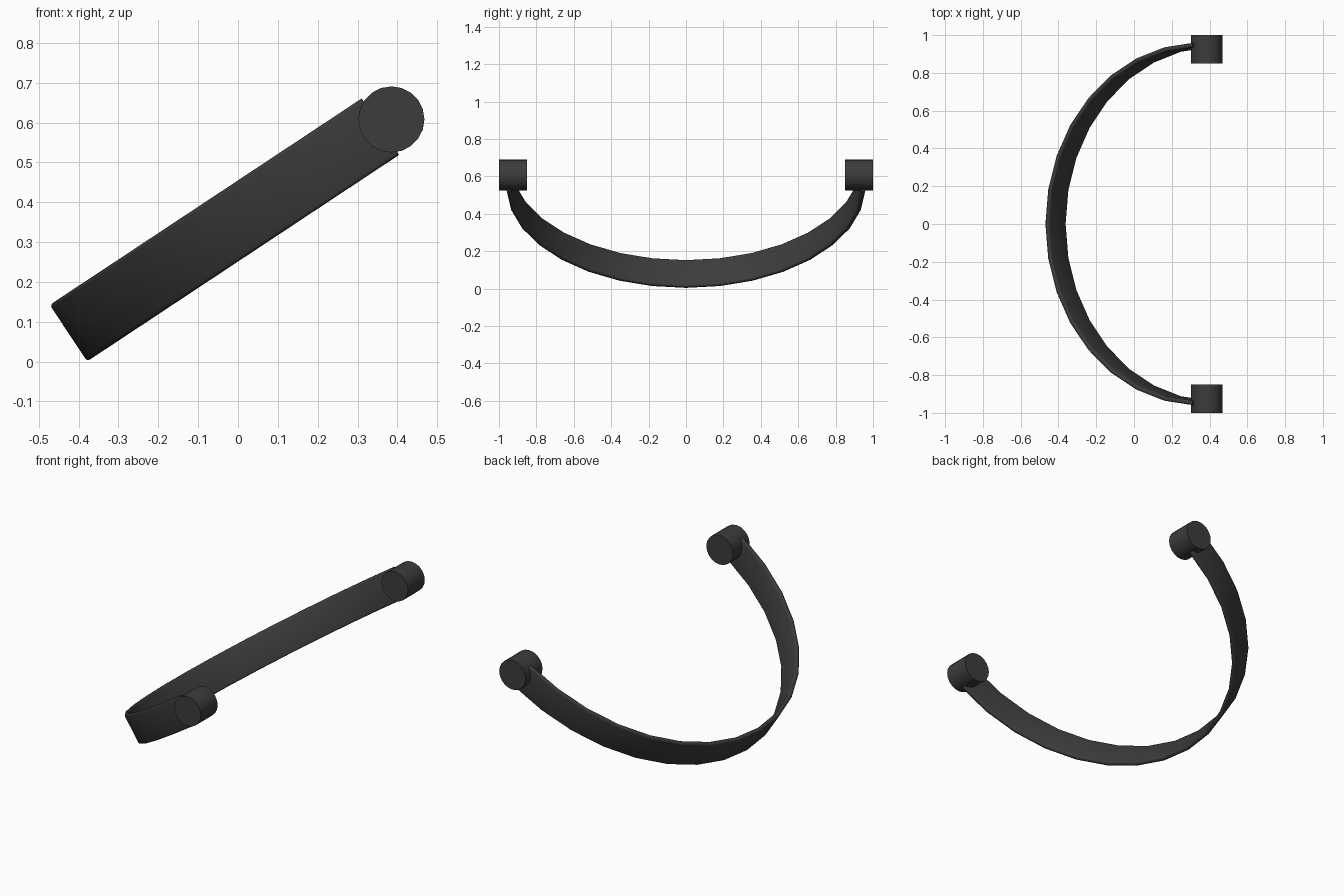
import bpy, bmesh, math
from mathutils import Vector, Matrix

cube = bpy.data.objects.get("Cube")
if cube:
    bpy.data.objects.remove(cube, do_unlink=True)

mat = bpy.data.materials.new("dark grey")
mat.use_nodes = True
color = (0.045, 0.045, 0.045, 1)
mat.diffuse_color = color
mat.node_tree.nodes["Principled BSDF"].inputs["Base Color"].default_value = color

TILT = math.radians(33.5)
PIVOT = Vector((0.385, 0, 0.608))
ALONG = Vector((math.cos(TILT), 0, math.sin(TILT)))
ACROSS = Vector((-math.sin(TILT), 0, math.cos(TILT)))
SIDE = Vector((0, 1, 0))


def finish(name, bm):
    bmesh.ops.recalc_face_normals(bm, faces=bm.faces)
    mesh = bpy.data.meshes.new(name)
    bm.to_mesh(mesh)
    bm.free()
    mesh.materials.append(mat)
    obj = bpy.data.objects.new(name, mesh)
    bpy.context.collection.objects.link(obj)
    bpy.ops.object.select_all(action='DESELECT')
    obj.select_set(True)
    bpy.context.view_layer.objects.active = obj
    bpy.ops.object.shade_smooth_by_angle(angle=math.radians(35))
    return obj


def rounded_profile(half_t, half_w, r, steps=3):
    """Rounded rectangle as (radial, across) points."""
    pts = []
    for i, (sx, sy) in enumerate([(1, 1), (-1, 1), (-1, -1), (1, -1)]):
        for k in range(steps + 1):
            a = math.pi / 2 * (i + k / steps)
            pts.append((sx * (half_t - r) + r * math.cos(a),
                        sy * (half_w - r) + r * math.sin(a)))
    return pts


# Half-round strap, swept between the two pivots
bm = bmesh.new()
profile = rounded_profile(0.012, 0.085, 0.009)
segments, reach = 16, math.radians(88)
rings = []
for i in range(segments + 1):
    a = -reach + 2 * reach * i / segments
    radial = -ALONG * math.cos(a) + SIDE * math.sin(a)
    centre = PIVOT - ALONG * 0.96 * math.cos(a) + SIDE * 0.948 * math.sin(a)
    rings.append([bm.verts.new(centre + radial * t + ACROSS * w) for t, w in profile])
for r0, r1 in zip(rings, rings[1:]):
    for k in range(len(profile)):
        j = (k + 1) % len(profile)
        bm.faces.new((r0[k], r0[j], r1[j], r1[k]))
bm.faces.new(rings[0])
bm.faces.new(rings[-1])
finish("strap", bm)

# Round pivot knobs at both strap ends
for name, s in (("front_pivot", -1), ("back_pivot", 1)):
    bm = bmesh.new()
    place = Matrix.Translation(PIVOT + SIDE * s * 0.925) @ Matrix.Rotation(math.pi / 2, 4, 'X')
    bmesh.ops.create_cone(bm, cap_ends=True, segments=20, radius1=0.083,
                          radius2=0.083, depth=0.15, matrix=place)
    finish(name, bm)
